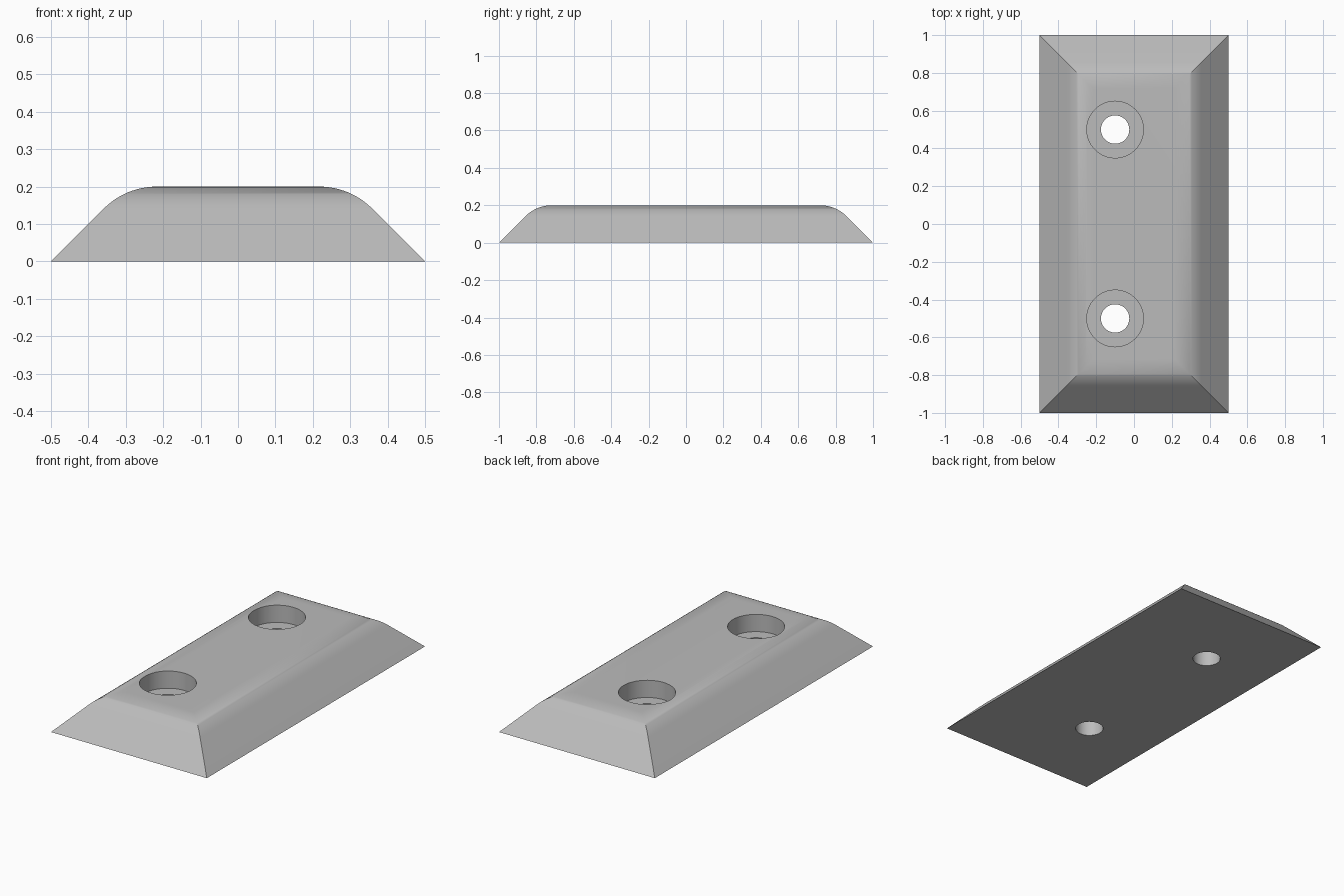
import bpy, bmesh, math

cube = bpy.data.objects.get("Cube")
if cube:
    bpy.data.objects.remove(cube, do_unlink=True)

HALF_X, HALF_Y, HEIGHT = 0.5, 1.0, 0.2
FILLET = 0.2       # radius of the rounded top edge
ARC_STEPS = 12

grey = bpy.data.materials.new("plain grey")
grey.use_nodes = True
colour = (0.5, 0.5, 0.5, 1)
grey.diffuse_color = colour
grey.node_tree.nodes["Principled BSDF"].inputs["Base Color"].default_value = colour


def add_object(name, bm):
    bmesh.ops.recalc_face_normals(bm, faces=bm.faces)
    mesh = bpy.data.meshes.new(name)
    bm.to_mesh(mesh)
    bm.free()
    mesh.materials.append(grey)
    obj = bpy.data.objects.new(name, mesh)
    bpy.context.collection.objects.link(obj)
    return obj


# Side profile as (inset, height): 45 degree slope, then a tangent arc to the top
arc_end = HEIGHT + FILLET * math.tan(math.pi / 8)
profile = [(0, 0)]
for i in range(ARC_STEPS + 1):
    a = math.pi / 4 * (1 - i / ARC_STEPS)
    profile.append((arc_end - FILLET * math.sin(a),
                    HEIGHT - FILLET * (1 - math.cos(a))))

# Plate body: mitred rectangles stacked along the profile
bm = bmesh.new()
rings = []
for inset, z in profile:
    x, y = HALF_X - inset, HALF_Y - inset
    rings.append([bm.verts.new((sx * x, sy * y, z))
                  for sx, sy in ((-1, -1), (1, -1), (1, 1), (-1, 1))])
for low, high in zip(rings, rings[1:]):
    for i in range(4):
        j = (i + 1) % 4
        bm.faces.new((low[i], low[j], high[j], high[i]))
bm.faces.new(rings[0][::-1])
bm.faces.new(rings[-1])
plate = add_object("plate", bm)


# Counterbored screw holes
def cut_cylinder(x, y, radius, bottom, top):
    bm = bmesh.new()
    bmesh.ops.create_cone(bm, cap_ends=True, segments=64, radius1=radius,
                          radius2=radius, depth=top - bottom)
    bmesh.ops.translate(bm, verts=bm.verts, vec=(x, y, (top + bottom) / 2))
    cutter = add_object("hole_cutter", bm)
    cutter.hide_render = True
    mod = plate.modifiers.new("hole", "BOOLEAN")
    mod.operation, mod.solver, mod.object = "DIFFERENCE", "EXACT", cutter
    bpy.ops.object.modifier_apply(modifier=mod.name)
    bpy.data.objects.remove(cutter, do_unlink=True)


bpy.ops.object.select_all(action="DESELECT")
bpy.context.view_layer.objects.active = plate
plate.select_set(True)
for side in (-1, 1):
    cut_cylinder(-0.1, side * 0.5, 0.15, HEIGHT / 2, HEIGHT + 0.1)
    cut_cylinder(-0.1, side * 0.5, 0.075, -0.1, HEIGHT)

bpy.ops.object.shade_smooth_by_angle(angle=math.radians(30))
